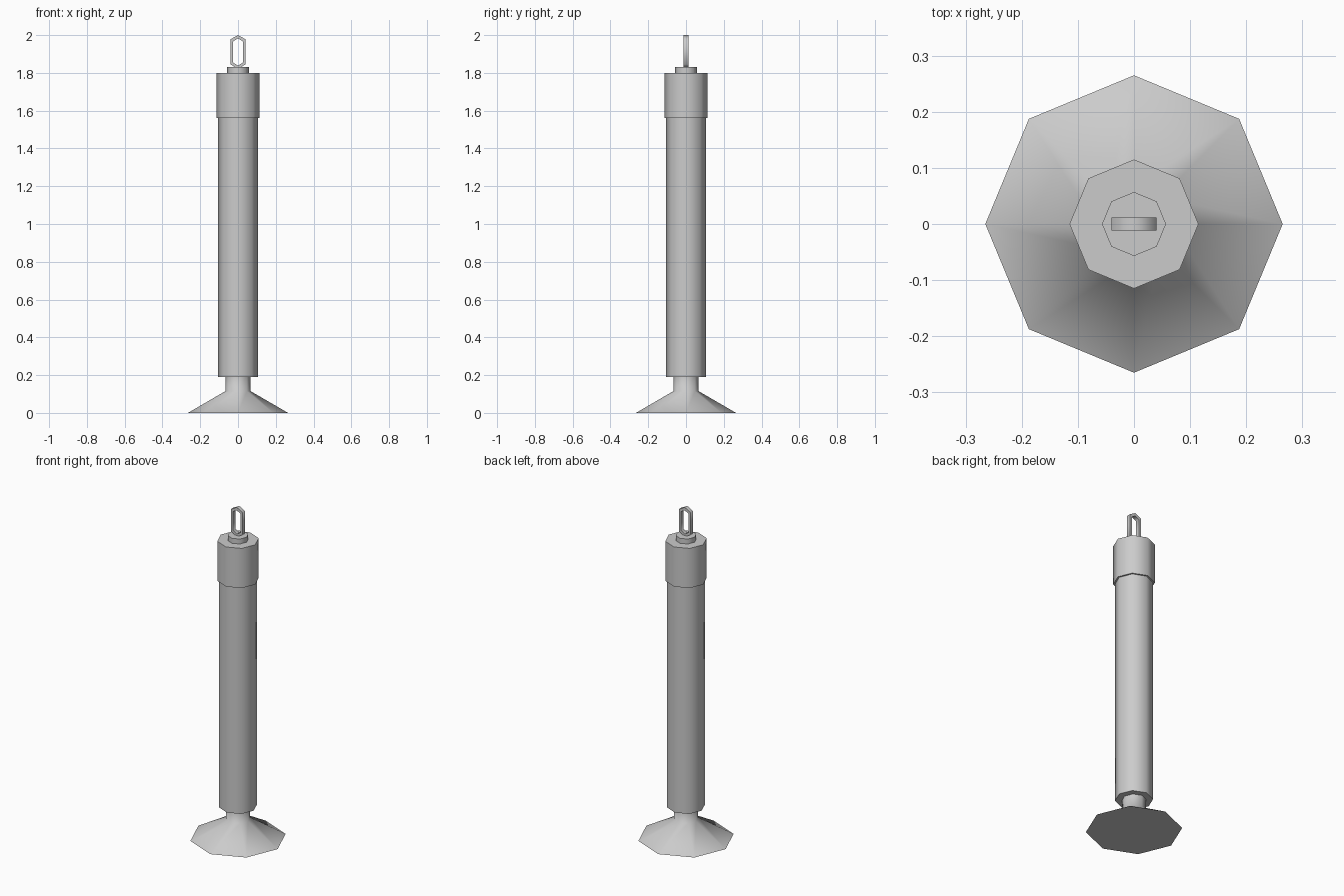
import bpy, bmesh, math

if "Cube" in bpy.data.objects:
    bpy.data.objects.remove(bpy.data.objects["Cube"])

SIDES = 8


def finish(name, bm):
    bmesh.ops.recalc_face_normals(bm, faces=bm.faces)
    mesh = bpy.data.meshes.new(name)
    bm.to_mesh(mesh)
    bm.free()
    ob = bpy.data.objects.new(name, mesh)
    bpy.context.collection.objects.link(ob)
    bpy.ops.object.select_all(action='DESELECT')
    ob.select_set(True)
    bpy.context.view_layer.objects.active = ob
    bpy.ops.object.shade_smooth_by_angle(angle=math.radians(65))
    return ob


def lathe(name, profile):
    """Capped octagonal solid from (radius, z) pairs."""
    bm = bmesh.new()
    rings = [[bm.verts.new((r * math.cos(math.tau * i / SIDES),
                            r * math.sin(math.tau * i / SIDES), z))
              for i in range(SIDES)] for r, z in profile]
    for a, b in zip(rings, rings[1:]):
        for i in range(SIDES):
            j = (i + 1) % SIDES
            bm.faces.new((a[i], a[j], b[j], b[i]))
    bm.faces.new(rings[0])
    bm.faces.new(rings[-1])
    return finish(name, bm)


def link(name, outer, inner, half_depth):
    """Flat closed loop in the xz plane with a hole through it."""
    bm = bmesh.new()
    loops = [[bm.verts.new((x, y, z)) for x, z in path]
             for path, y in ((outer, -half_depth), (outer, half_depth),
                             (inner, half_depth), (inner, -half_depth))]
    n = len(outer)
    for k in range(4):
        a, b = loops[k], loops[(k + 1) % 4]
        for i in range(n):
            j = (i + 1) % n
            bm.faces.new((a[i], a[j], b[j], b[i]))
    return finish(name, bm)


def long_hexagon(w, bottom, low, high, top):
    return [(0, bottom), (w, low), (w, high), (0, top), (-w, high), (-w, low)]


# Flared foot with neck
lathe("foot", [(0.265, 0), (0.067, 0.115), (0.067, 0.2)])
# Main tube
lathe("tube", [(0.105, 0.19), (0.105, 1.57)])
# Wider cap
lathe("cap", [(0.115, 1.56), (0.115, 1.80)])
# Small disc on the cap
lathe("cap_disc", [(0.057, 1.79), (0.057, 1.83)])
# Hanging loop
link("hanging_loop",
     long_hexagon(0.04, 1.822, 1.845, 1.978, 2.0),
     long_hexagon(0.026, 1.838, 1.855, 1.967, 1.982), 0.012)
